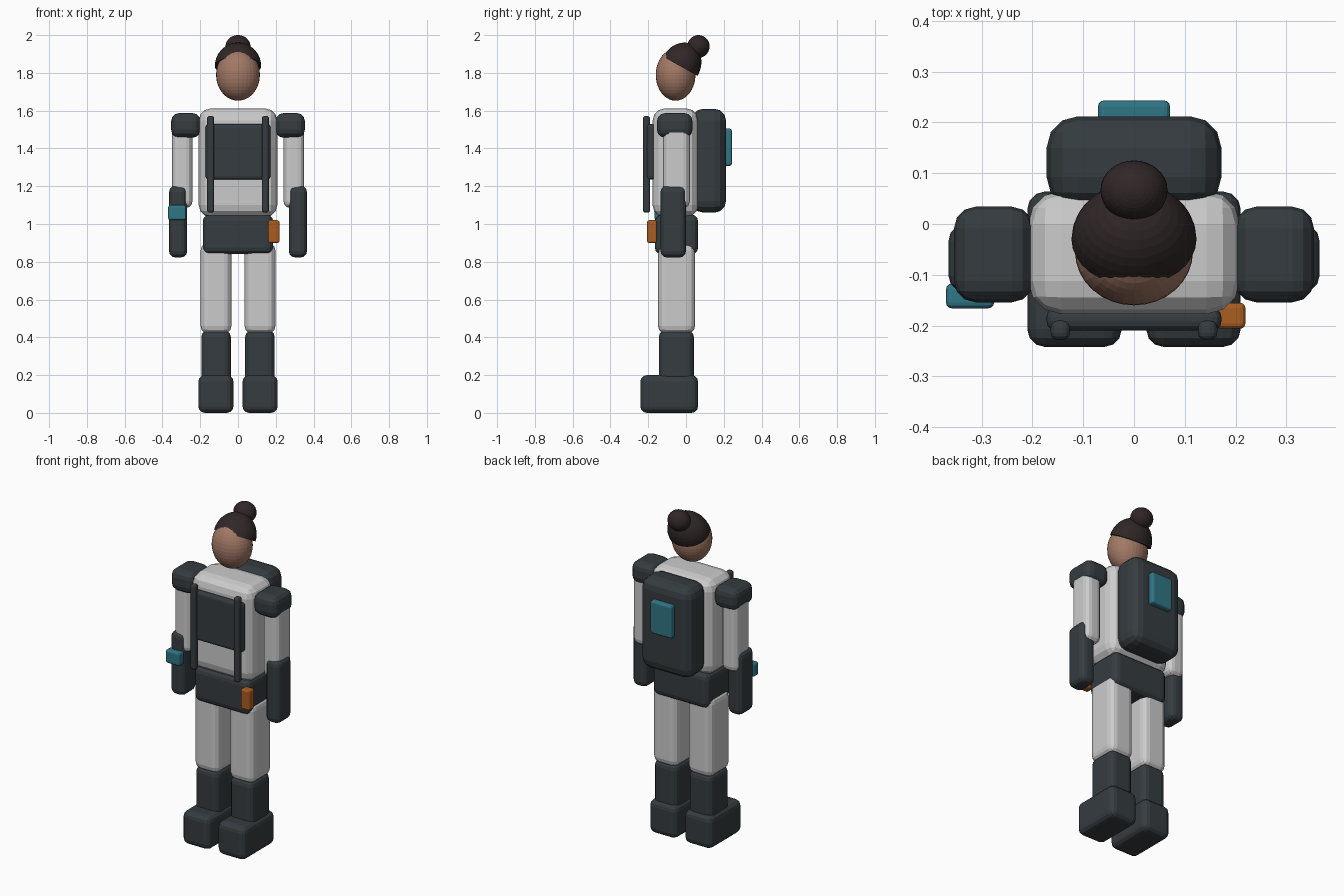
import bpy, bmesh, math
from mathutils import Matrix, Vector

if "Cube" in bpy.data.objects:
    bpy.data.objects.remove(bpy.data.objects["Cube"])


def material(name, rgb):
    m = bpy.data.materials.new(name)
    m.diffuse_color = (*rgb, 1)
    m.use_nodes = True
    m.node_tree.nodes["Principled BSDF"].inputs["Base Color"].default_value = m.diffuse_color
    return m


DARK = material("charcoal", (0.035, 0.045, 0.05))
SKIN = material("skin", (0.36, 0.19, 0.13))
HAIR = material("dark_hair", (0.03, 0.02, 0.02))
TEAL = material("teal", (0.03, 0.18, 0.24))
ORANGE = material("orange", (0.40, 0.11, 0.015))


def finish(name, bm, mat):
    me = bpy.data.meshes.new(name)
    bm.to_mesh(me)
    bm.free()
    ob = bpy.data.objects.new(name, me)
    bpy.context.collection.objects.link(ob)
    if mat:
        me.materials.append(mat)
    return ob


def box(name, xs, ys, zs, bevel, mat=None, segments=3):
    """Rounded box given by its extents on each axis."""
    bm = bmesh.new()
    bmesh.ops.create_cube(bm, size=1)
    for v in bm.verts:
        v.co = [(a + b) / 2 + c * (b - a) for (a, b), c in zip((xs, ys, zs), v.co)]
    ob = finish(name, bm, mat)
    mod = ob.modifiers.new("rounding", 'BEVEL')
    mod.width = bevel
    mod.segments = segments
    return ob


def pair(name, xs, *args, **kw):
    """The same box on both sides of the body."""
    box(name + "_left", xs, *args, **kw)
    box(name + "_right", (-xs[1], -xs[0]), *args, **kw)


def ball(name, centre, radii, mat, tilt=0, half=False):
    bm = bmesh.new()
    bmesh.ops.create_uvsphere(bm, u_segments=32, v_segments=20, radius=1)
    if half:
        cut = bmesh.ops.bisect_plane(bm, geom=bm.verts[:] + bm.edges[:] + bm.faces[:],
                                     plane_co=(0, 0, 0), plane_no=(0, 0, 1),
                                     clear_inner=True)
        bmesh.ops.holes_fill(bm, edges=[e for e in bm.edges if e.is_boundary])
    bm.transform(Matrix.Translation(Vector(centre))
                 @ Matrix.Rotation(math.radians(tilt), 4, 'X')
                 @ Matrix.Diagonal((*radii, 1)))
    return finish(name, bm, mat)


# Head, hair cap tilted backwards, bun
ball("head", (0, -0.055, 1.79), (0.116, 0.105, 0.137), SKIN)
ball("hair_cap", (0, -0.03, 1.835), (0.123, 0.105, 0.131), HAIR, tilt=-29, half=True)
ball("hair_bun", (0, 0.066, 1.94), (0.066, 0.059, 0.06), HAIR)

# Body
box("torso", (-0.208, 0.208), (-0.177, 0.065), (1.035, 1.612), 0.065)
box("hip_belt", (-0.186, 0.186), (-0.165, 0.064), (0.84, 1.05), 0.035, DARK)

# Legs and boots
pair("thigh", (0.035, 0.198), (-0.148, 0.048), (0.42, 0.90), 0.04)
pair("shin", (0.038, 0.194), (-0.144, 0.042), (0.15, 0.437), 0.035, DARK)
pair("boot", (0.024, 0.21), (-0.242, 0.064), (0.0, 0.2), 0.035, DARK)

# Arms
pair("upper_arm", (0.241, 0.35), (-0.122, 0.02), (1.085, 1.54), 0.035)
pair("shoulder_pad", (0.198, 0.354), (-0.154, 0.034), (1.457, 1.587), 0.042, DARK)
pair("forearm_glove", (0.269, 0.365), (-0.135, 0.0), (0.823, 1.202), 0.033, DARK)

# Chest panel and straps
box("chest_panel", (-0.172, 0.172), (-0.21, -0.165), (1.235, 1.53), 0.018, DARK)
pair("chest_strap", (0.126, 0.164), (-0.228, -0.19), (1.06, 1.572), 0.014, DARK)

# Backpack with display
box("backpack", (-0.172, 0.172), (0.03, 0.212), (1.06, 1.61), 0.062, DARK)
box("backpack_display", (-0.071, 0.071), (0.2, 0.243), (1.308, 1.505), 0.012, TEAL)

# Wrist device and belt tool
box("wrist_device", (-0.37, -0.275), (-0.166, -0.117), (1.02, 1.1), 0.012, TEAL)
box("belt_tool", (0.16, 0.219), (-0.206, -0.155), (0.9, 1.02), 0.01, ORANGE)
